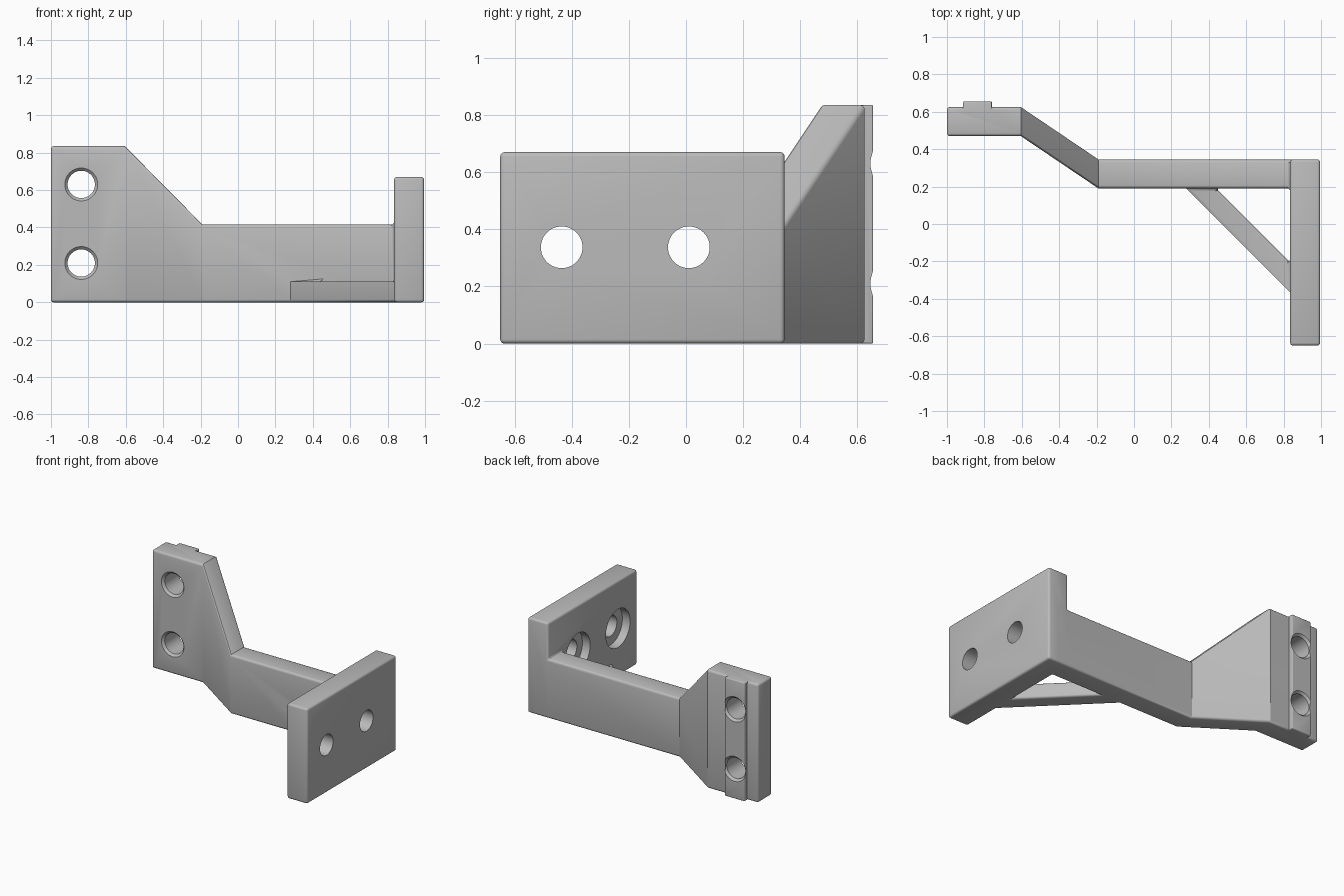
import bpy
import bmesh
import math
from mathutils import Matrix, Vector

cube = bpy.data.objects.get("Cube")
if cube:
    bpy.data.objects.remove(cube, do_unlink=True)

grey = bpy.data.materials.new("matte grey")
grey.use_nodes = True
grey.diffuse_color = (0.5, 0.5, 0.5, 1)
grey.node_tree.nodes["Principled BSDF"].inputs["Base Color"].default_value = grey.diffuse_color


def add_object(name, bm):
    bmesh.ops.recalc_face_normals(bm, faces=bm.faces)
    mesh = bpy.data.meshes.new(name)
    bm.to_mesh(mesh)
    bm.free()
    mesh.materials.append(grey)
    ob = bpy.data.objects.new(name, mesh)
    bpy.context.collection.objects.link(ob)
    return ob


def prism(name, outline, height):
    """Extrude a plan outline up from the ground."""
    bm = bmesh.new()
    base = bm.faces.new([bm.verts.new((x, y, 0)) for x, y in outline])
    top = bmesh.ops.extrude_face_region(bm, geom=[base])["geom"]
    bmesh.ops.translate(bm, vec=(0, 0, height),
                        verts=[v for v in top if isinstance(v, bmesh.types.BMVert)])
    return add_object(name, bm)


def box(name, x0, x1, y0, y1, height):
    return prism(name, [(x0, y0), (x1, y0), (x1, y1), (x0, y1)], height)


def cutter(name, start, end, r1, r2):
    """Round cutter, tapered when the radii differ."""
    a, b = Vector(start), Vector(end)
    turn = (b - a).to_track_quat("Z", "Y").to_matrix().to_4x4()
    bm = bmesh.new()
    bmesh.ops.create_cone(bm, cap_ends=True, segments=48, radius1=r1, radius2=r2,
                          depth=(b - a).length,
                          matrix=Matrix.Translation((a + b) / 2) @ turn)
    ob = add_object(name, bm)
    ob.hide_render = True
    return ob


def apply(ob, mod):
    bpy.context.view_layer.objects.active = ob
    bpy.ops.object.modifier_apply(modifier=mod.name)


def combine(ob, other, operation):
    mod = ob.modifiers.new(operation, "BOOLEAN")
    mod.operation, mod.object, mod.solver = operation, other, "EXACT"
    apply(ob, mod)
    bpy.data.objects.remove(other, do_unlink=True)


def round_edges(ob, width):
    mod = ob.modifiers.new("rounding", "BEVEL")
    mod.width, mod.segments = width, 3
    mod.limit_method, mod.angle_limit = "ANGLE", math.radians(50)
    apply(ob, mod)


# Offset arm: rectangular sections (x, front y, back y, top z) joined in a row
stations = [(-1, 0.47, 0.625, 0.835), (-0.605, 0.47, 0.625, 0.835),
            (-0.19, 0.19, 0.345, 0.415), (0.92, 0.19, 0.345, 0.415)]
bm = bmesh.new()
rings = [[bm.verts.new(p) for p in ((x, f, 0), (x, b, 0), (x, b, t), (x, f, t))]
         for x, f, b, t in stations]
for r, s in zip(rings, rings[1:]):
    for i in range(4):
        j = (i + 1) % 4
        bm.faces.new((r[i], r[j], s[j], s[i]))
bm.faces.new(rings[0])
bm.faces.new(rings[-1])
bracket = add_object("bracket", bm)

# End plate and diagonal brace
combine(bracket, box("end_plate", 0.835, 0.995, -0.65, 0.345, 0.67), "UNION")
combine(bracket, prism("brace", [(0.26, 0.21), (0.855, -0.385), (0.855, -0.225), (0.42, 0.21)],
                       0.11), "UNION")
round_edges(bracket, 0.015)

# Locating rib on the back of the mounting end
rib = box("rib", -0.915, -0.76, 0.58, 0.655, 0.835)
round_edges(rib, 0.006)
combine(bracket, rib, "UNION")

# Mounting holes with chamfered rims
for z in (0.21, 0.63):
    combine(bracket, cutter("bore", (-0.838, 0.4, z), (-0.838, 0.7, z), 0.073, 0.073), "DIFFERENCE")
    for y, inward in ((0.47, 1), (0.655, -1)):
        combine(bracket, cutter("rim", (-0.838, y - 0.01 * inward, z),
                                (-0.838, y + 0.015 * inward, z), 0.098, 0.073), "DIFFERENCE")

# Plate holes, counterbored on the inner face
for y in (-0.435, 0.01):
    combine(bracket, cutter("bore", (0.7, y, 0.337), (1.1, y, 0.337), 0.073, 0.073), "DIFFERENCE")
    combine(bracket, cutter("counterbore", (0.78, y, 0.337), (0.895, y, 0.337), 0.135, 0.135),
            "DIFFERENCE")

bpy.ops.object.select_all(action="DESELECT")
bracket.select_set(True)
bpy.context.view_layer.objects.active = bracket
bpy.ops.object.shade_smooth_by_angle(angle=math.radians(32))
